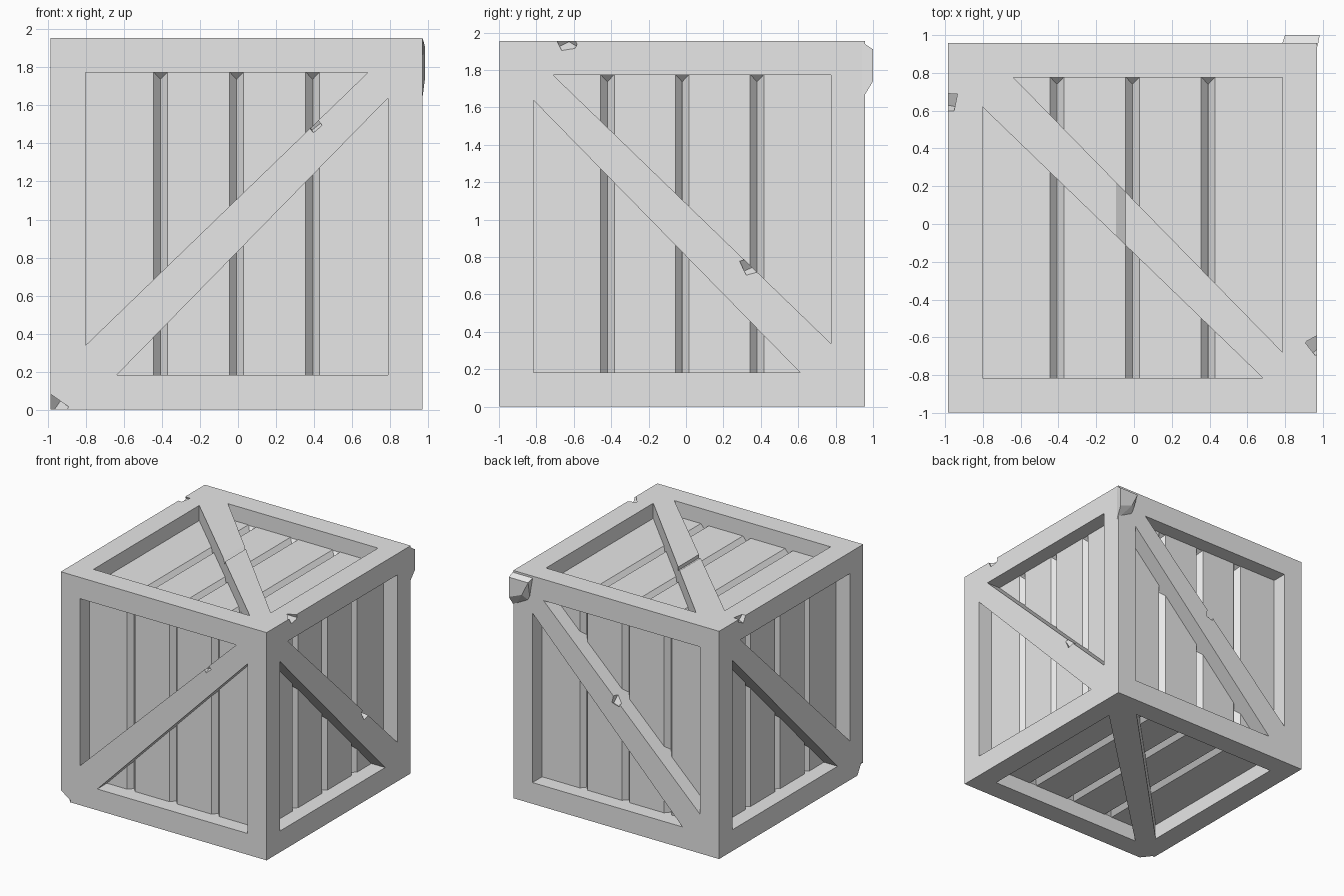
import bpy, bmesh, random
from mathutils import Matrix, Vector, Euler

random.seed(4)
if "Cube" in bpy.data.objects:
    bpy.data.objects.remove(bpy.data.objects["Cube"], do_unlink=True)

CENTRE = Vector((-0.0075, -0.02, 0.9775))
HALF = 0.9775      # half the crate's width
WIN = 0.795        # half the width of each window
RECESS = 0.13      # frame face to plank face
GROOVE = 0.042     # depth of the gaps between planks
GAP = 0.037        # half the width of a gap

wood = bpy.data.materials.new("grey_wood")
wood.use_nodes = True
wood.diffuse_color = (0.8, 0.8, 0.8, 1)
wood.node_tree.nodes["Principled BSDF"].inputs["Base Color"].default_value = (0.8, 0.8, 0.8, 1)


def make_object(name, bm):
    bmesh.ops.recalc_face_normals(bm, faces=bm.faces)
    mesh = bpy.data.meshes.new(name)
    bm.to_mesh(mesh)
    bm.free()
    mesh.materials.append(wood)
    obj = bpy.data.objects.new(name, mesh)
    bpy.context.collection.objects.link(obj)
    return obj


def add_hull(bm, points):
    verts = [bm.verts.new(p) for p in points]
    bmesh.ops.convex_hull(bm, input=verts)


def add_prism(bm, matrix, outline, low, high):
    """Extrude a (u, v) outline along the face normal."""
    rings = [[bm.verts.new(matrix @ Vector((u, v, n))) for u, v in outline] for n in (low, high)]
    bm.faces.new(rings[0][::-1])
    bm.faces.new(rings[1])
    for i in range(len(outline)):
        j = (i + 1) % len(outline)
        bm.faces.new((rings[0][i], rings[0][j], rings[1][j], rings[1][i]))


def cut(obj, cutter):
    mod = obj.modifiers.new("cut", 'BOOLEAN')
    mod.operation = 'DIFFERENCE'
    mod.solver = 'EXACT'
    mod.object = cutter
    cutter.hide_render = True
    bpy.context.view_layer.update()
    result = obj.evaluated_get(bpy.context.evaluated_depsgraph_get())
    mesh = bpy.data.meshes.new_from_object(result)
    obj.modifiers.clear()
    obj.data = mesh
    bpy.data.objects.remove(cutter, do_unlink=True)


def face_matrix(u, v):
    u, v = Vector(u), Vector(v)
    n = u.cross(v)
    basis = Matrix((u, v, n)).transposed().to_4x4()
    return Matrix.Translation(CENTRE) @ basis


X, Y, Z = (1, 0, 0), (0, 1, 0), (0, 0, 1)
neg = lambda a: tuple(-c for c in a)
# name, u axis, v axis, sign of u and sign of v for the brace
SIDES = [
    ("front", X, Z, 1, 1),
    ("left", Y, Z, -1, 1),
    ("back", neg(X), Z, -1, 1),
    ("right", neg(Y), Z, -1, 1),
    ("top", X, Y, 1, -1),
    ("bottom", X, neg(Y), -1, 1),
]

# Two triangular openings leave a frame and a flush diagonal brace
TRIANGLES = [
    [(-WIN, -0.64), (-WIN, WIN), (0.69, WIN)],
    [(-0.63, -WIN), (WIN, -WIN), (WIN, 0.66)],
]
floor = HALF - RECESS - GROOVE
surface = HALF - RECESS

frame_bm = bmesh.new()
bmesh.ops.create_cube(frame_bm, size=2 * HALF, matrix=Matrix.Translation(CENTRE))
frame = make_object("crate_frame", frame_bm)

openings = bmesh.new()
for name, u_axis, v_axis, su, sv in SIDES:
    m = face_matrix(u_axis, v_axis)
    for tri in TRIANGLES:
        add_prism(openings, m, [(u * su, v * sv) for u, v in tri], floor, HALF + 0.1)

    # Four planks with bevelled long sides
    planks = bmesh.new()
    end = WIN + 0.004
    for i in range(4):
        a, b = -0.8 + 0.4 * i, -0.4 + 0.4 * i
        a_top = a if i == 0 else a + GAP
        b_top = b if i == 3 else b - GAP
        add_hull(planks, [m @ Vector((u, v, n)) for v in (-end, end)
                          for u, n in ((a, floor - 0.001), (b, floor - 0.001),
                                       (a_top, surface), (b_top, surface))])
    # Sloped stops at the end of each gap
    for c in (-0.4, 0, 0.4):
        add_hull(planks, [m @ Vector(p) for p in (
            (c - GAP, end, surface), (c + GAP, end, surface),
            (c, end, floor), (c, end - 0.04, floor))])
    make_object(name + "_planks", planks)
cut(frame, make_object("opening_cutter", openings))

# Chips knocked out of the edges, corner and braces
CHIPS = [
    ((-0.985, -1, 0), 0.13),
    ((0.97, -0.64, 1.955), 0.08),
    ((-0.985, 0.645, 1.955), 0.08),
    ((0.4, -1, 1.5), 0.06),
    ((0.97, 0.34, 0.75), 0.07),
    ((-0.01, 0.957, 1.1), 0.07),
]
chips = bmesh.new()
for place, size in CHIPS:
    spin = Euler([random.uniform(0.3, 1.2) for _ in range(3)]).to_matrix().to_4x4()
    bmesh.ops.create_cube(chips, size=size, matrix=Matrix.Translation(place) @ spin)

# Shallow nick across the top brace
top = face_matrix(X, Y)
add_hull(chips, [top @ Vector((u, v, HALF + n)) for v in (-0.2, 0.3)
                 for u, n in ((-0.087, 0), (-0.037, -0.03), (-0.037, 0.03), (-0.087, 0.03))])
cut(frame, make_object("chip_cutter", chips))

# Splintered lump on the back left top corner
lump = bmesh.new()
add_hull(lump, [
    (0.78, 0.94, 1.95), (0.972, 0.94, 1.95), (0.97, 0.94, 1.64), (0.82, 0.94, 1.72),
    (0.8, 1, 1.91), (0.983, 1, 1.91), (0.983, 1, 1.74), (0.86, 1, 1.79)])
make_object("corner_splinter", lump)
